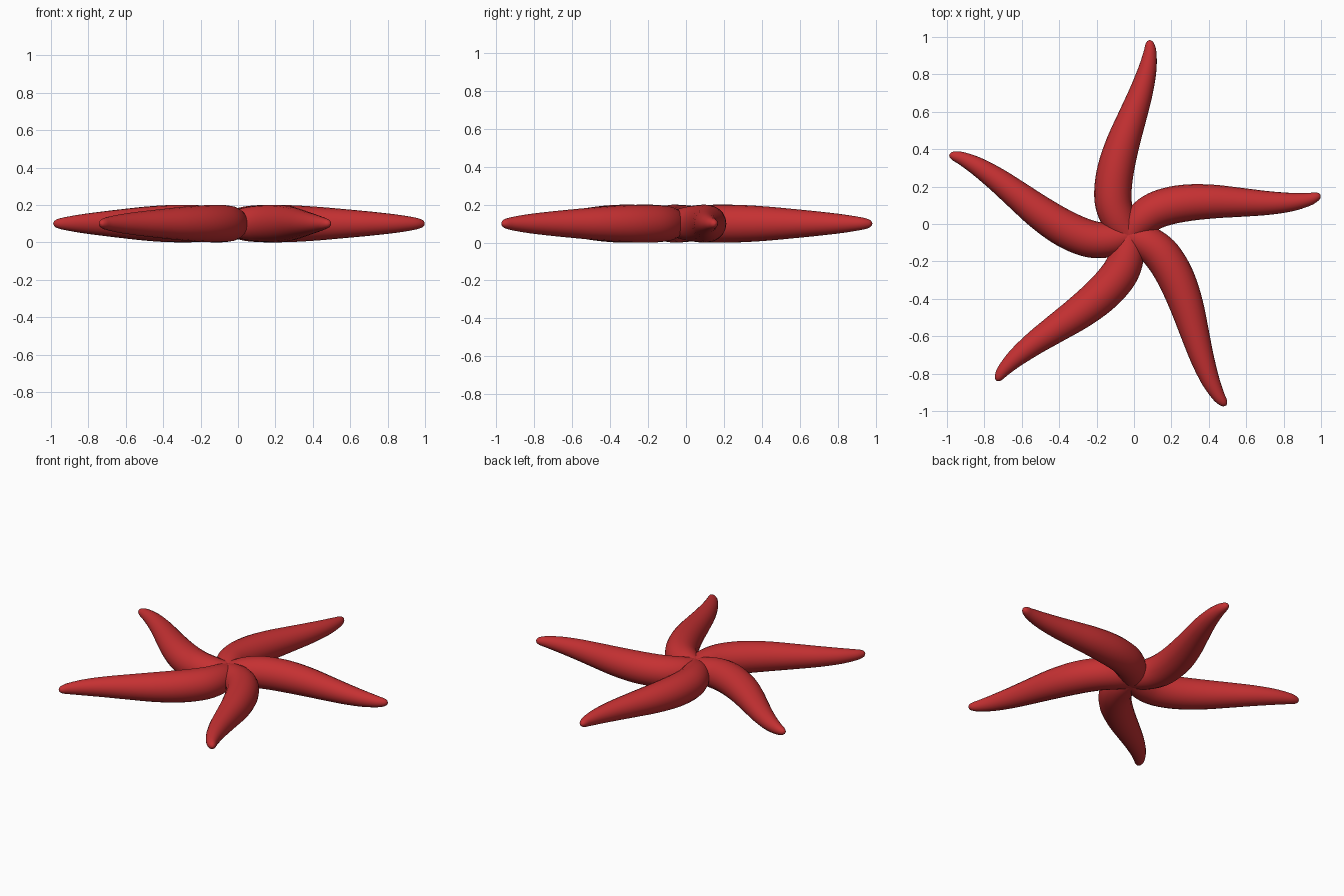
import bpy
import bmesh
import math
from mathutils import Matrix, Vector

cube = bpy.data.objects.get("Cube")
if cube:
    bpy.data.objects.remove(cube, do_unlink=True)

# Single flat red
red = bpy.data.materials.new("starfish red")
red.use_nodes = True
red.diffuse_color = (0.56, 0.03, 0.032, 1)
red.node_tree.nodes["Principled BSDF"].inputs["Base Color"].default_value = red.diffuse_color

SIDES, STEPS = 20, 4
HUB = Vector((-0.03, -0.06, 0.1))

# Arm centre line and thickness: x, y, radius, measured from the hub
PATH = [
    (0.0, 0.0, 0.072), (-0.048, 0.075, 0.09), (-0.078, 0.16, 0.098),
    (-0.082, 0.25, 0.1), (-0.066, 0.36, 0.098), (-0.03, 0.49, 0.09),
    (0.02, 0.63, 0.077), (0.066, 0.76, 0.064), (0.1, 0.88, 0.05),
    (0.115, 0.97, 0.036), (0.115, 1.015, 0.026), (0.113, 1.036, 0.015),
    (0.112, 1.044, 0.0),
]


def smooth_path(points):
    """Catmull-Rom samples through the points."""
    p = [Vector(q) for q in points]
    p = [2 * p[0] - p[1]] + p + [2 * p[-1] - p[-2]]
    out = []
    for a, b, c, d in zip(p, p[1:], p[2:], p[3:]):
        for k in range(STEPS):
            t = k / STEPS
            out.append(0.5 * (2 * b + (c - a) * t + (2 * a - 5 * b + 4 * c - d) * t * t
                              + (3 * b - a - 3 * c + d) * t ** 3))
    return out


def build_arm():
    """Sweep a round section along the path and close both ends."""
    bm = bmesh.new()
    samples = smooth_path(PATH)
    rings = []
    for i, s in enumerate(samples):
        ahead, back = samples[min(i + 1, len(samples) - 1)], samples[max(i - 1, 0)]
        side = Vector((ahead.y - back.y, back.x - ahead.x, 0)).normalized()
        centre = Vector((s.x, s.y, 0))
        ring = []
        for k in range(SIDES):
            a = math.tau * k / SIDES
            offset = side * math.cos(a) + Vector((0, 0, math.sin(a)))
            ring.append(bm.verts.new(centre + offset * s.z))
        rings.append(ring)
    for low, high in zip(rings, rings[1:]):
        for k in range(SIDES):
            n = (k + 1) % SIDES
            bm.faces.new((low[k], low[n], high[n], high[k]))
    # Tip fan and root cap
    tip = bm.verts.new((PATH[-1][0], PATH[-1][1], 0))
    for k in range(SIDES):
        bm.faces.new((rings[-1][k], rings[-1][(k + 1) % SIDES], tip))
    bm.faces.new(list(reversed(rings[0])))
    bmesh.ops.recalc_face_normals(bm, faces=bm.faces)
    mesh = bpy.data.meshes.new("arm")
    bm.to_mesh(mesh)
    bm.free()
    mesh.materials.append(red)
    return mesh


# Five identical arms turned around the hub
arm_mesh = build_arm()
bpy.ops.object.select_all(action='DESELECT')
for i, name in enumerate(("back", "right", "front_right", "front_left", "left")):
    mesh = arm_mesh if i == 0 else arm_mesh.copy()
    arm = bpy.data.objects.new(name + "_arm", mesh)
    arm.matrix_world = Matrix.Translation(HUB) @ Matrix.Rotation(math.tau * i / 5, 4, 'Z')
    bpy.context.collection.objects.link(arm)
    arm.select_set(True)
    bpy.context.view_layer.objects.active = arm
bpy.ops.object.shade_smooth_by_angle(angle=math.radians(50))
